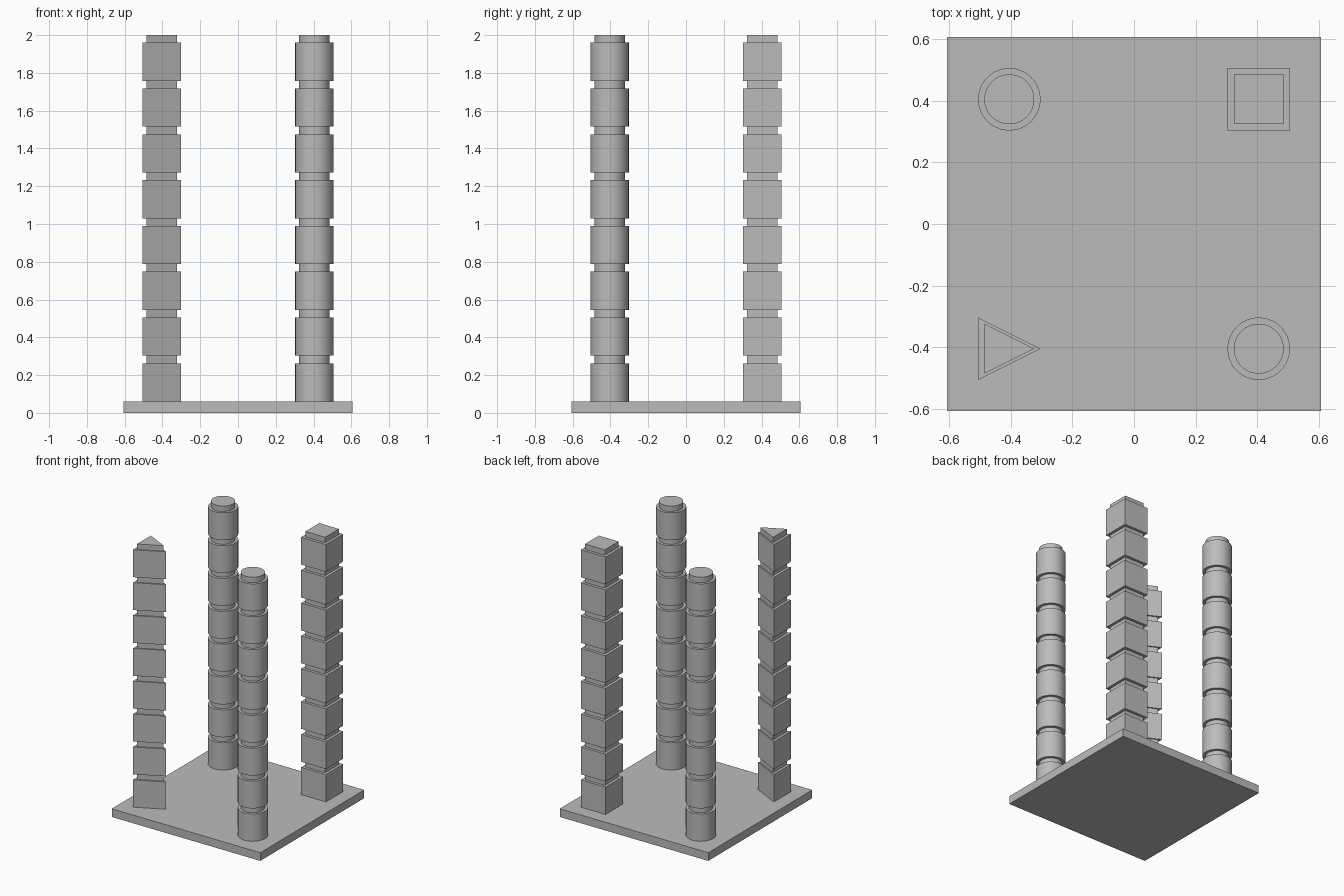
import bpy, bmesh, math

if "Cube" in bpy.data.objects:
    bpy.data.objects.remove(bpy.data.objects["Cube"])

U = 2 / 49.5            # design unit: the whole model is 49.5 units tall
BASE_HALF, BASE_H = 15, 1.5
BLOCK_H, NECK_H, LEVELS = 5, 1, 8
NECK_SCALE = 0.8

grey = bpy.data.materials.new("plain_grey")
grey.diffuse_color = (0.5, 0.5, 0.5, 1)
grey.use_nodes = True
grey.node_tree.nodes["Principled BSDF"].inputs["Base Color"].default_value = grey.diffuse_color


def stack(name, outline, centre, levels, smooth=False):
    """Loft an outline through (height, scale) levels and cap both ends."""
    bm = bmesh.new()
    rings = [[bm.verts.new(((centre[0] + x * s) * U, (centre[1] + y * s) * U, z * U))
              for x, y in outline] for z, s in levels]
    n = len(outline)
    for a, b in zip(rings, rings[1:]):
        for i in range(n):
            j = (i + 1) % n
            bm.faces.new((a[i], a[j], b[j], b[i]))
    bm.faces.new(rings[0][::-1])
    bm.faces.new(rings[-1])
    mesh = bpy.data.meshes.new(name)
    bm.to_mesh(mesh)
    bm.free()
    mesh.materials.append(grey)
    obj = bpy.data.objects.new(name, mesh)
    bpy.context.collection.objects.link(obj)
    if smooth:
        bpy.context.view_layer.objects.active = obj
        obj.select_set(True)
        bpy.ops.object.shade_smooth_by_angle(angle=math.radians(30))
        obj.select_set(False)


def square(h):
    return [(-h, -h), (h, -h), (h, h), (-h, h)]


# Column levels: a wide block then a narrow neck, repeated
levels = []
z = BASE_H
for _ in range(LEVELS):
    levels += [(z, 1), (z + BLOCK_H, 1),
               (z + BLOCK_H, NECK_SCALE), (z + BLOCK_H + NECK_H, NECK_SCALE)]
    z += BLOCK_H + NECK_H

# Base plate
stack("base_plate", square(BASE_HALF), (0, 0), [(0, 1), (BASE_H, 1)])

# Four columns, one near each corner
circle = [(2.5 * math.cos(t * math.tau / 64), 2.5 * math.sin(t * math.tau / 64))
          for t in range(64)]
triangle = [(-2.5, -2.5), (2.5, 0), (-2.5, 2.5)]
stack("triangular_column", triangle, (-10, -10), levels)
stack("square_column", square(2.5), (10, 10), levels)
stack("front_round_column", circle, (10, -10), levels, smooth=True)
stack("back_round_column", circle, (-10, 10), levels, smooth=True)
